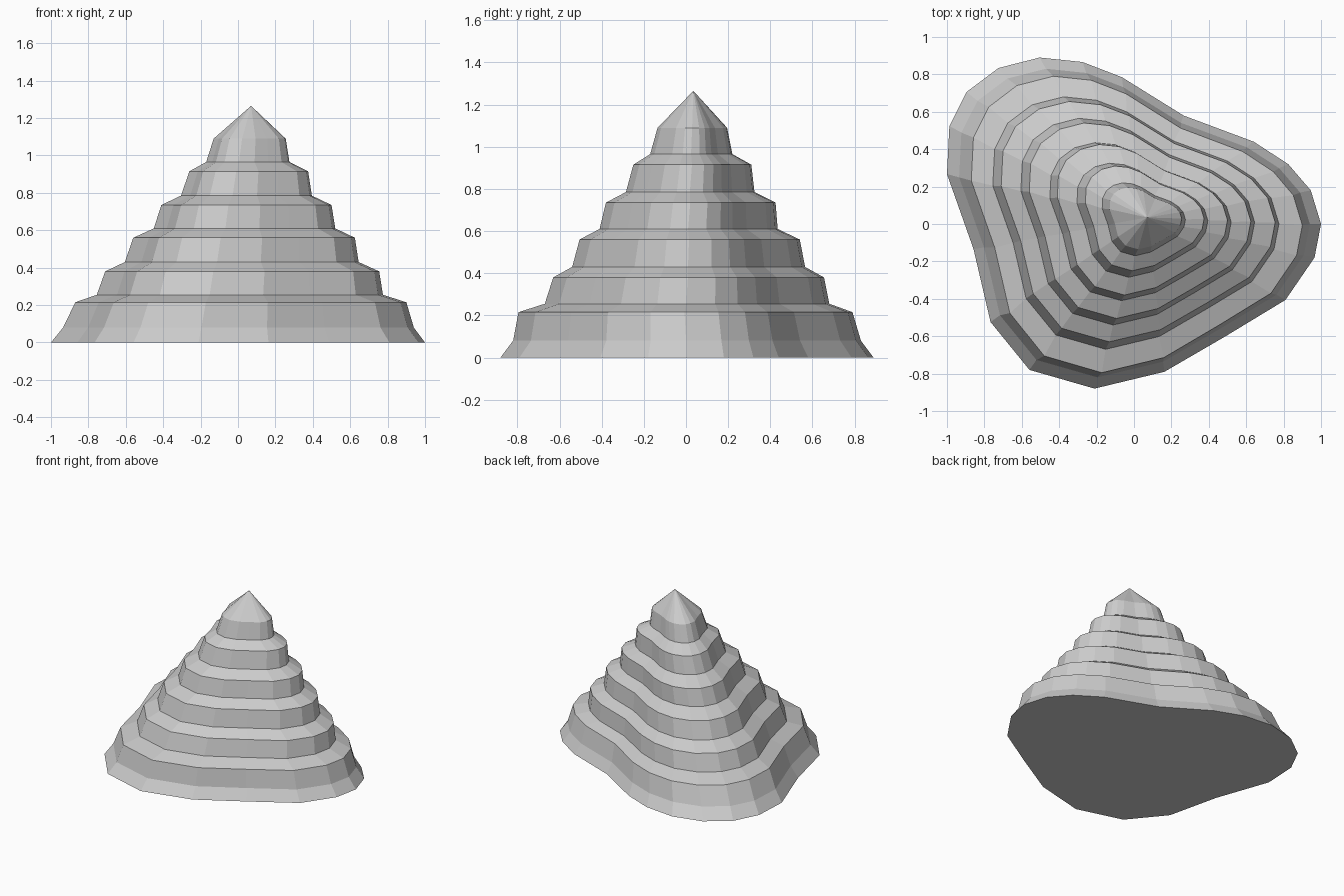
import bpy, bmesh

# Ground outline of the hill, counter-clockwise
OUTLINE = [(1.0, 0.0), (0.945, 0.18), (0.825, 0.32), (0.64, 0.44), (0.265, 0.58),
           (-0.065, 0.785), (-0.275, 0.866), (-0.505, 0.89), (-0.725, 0.834),
           (-0.895, 0.706), (-0.987, 0.524), (-1.0, 0.267), (-0.858, -0.134),
           (-0.767, -0.524), (-0.559, -0.78), (-0.211, -0.88), (0.163, -0.79),
           (0.49, -0.6), (0.81, -0.406), (0.965, -0.18)]

# Terrace levels: height, x min, x max, y min, y max
LEVELS = [(0.0, -1.0, 1.0, -0.88, 0.89), (0.08, -0.935, 0.94, -0.82, 0.83),
          (0.215, -0.87, 0.90, -0.795, 0.79), (0.255, -0.755, 0.775, -0.67, 0.68),
          (0.38, -0.71, 0.755, -0.63, 0.655), (0.43, -0.605, 0.645, -0.54, 0.565),
          (0.56, -0.56, 0.625, -0.505, 0.54), (0.61, -0.45, 0.52, -0.41, 0.435),
          (0.735, -0.41, 0.50, -0.38, 0.425), (0.785, -0.305, 0.395, -0.285, 0.325),
          (0.915, -0.26, 0.375, -0.25, 0.31), (0.965, -0.17, 0.275, -0.17, 0.22),
          (1.09, -0.13, 0.255, -0.135, 0.195)]
APEX = (0.07, 0.035, 1.265)


def fit(v, lo, hi, new_lo, new_hi):
    return new_lo + (v - lo) / (hi - lo) * (new_hi - new_lo)


# Terraced hill: the outline shrunk to each level and joined by bands
bm = bmesh.new()
rings = [[bm.verts.new((fit(x, -1, 1, x0, x1), fit(y, -0.88, 0.89, y0, y1), z))
          for x, y in OUTLINE] for z, x0, x1, y0, y1 in LEVELS]
n = len(OUTLINE)
for low, high in zip(rings, rings[1:]):
    for i in range(n):
        j = (i + 1) % n
        bm.faces.new((low[i], low[j], high[j], high[i]))

# Pointed peak and flat underside
peak = bm.verts.new(APEX)
for i in range(n):
    bm.faces.new((rings[-1][i], rings[-1][(i + 1) % n], peak))
bm.faces.new(rings[0][::-1])
bmesh.ops.recalc_face_normals(bm, faces=bm.faces[:])

mesh = bpy.data.meshes.new("terraced_hill")
bm.to_mesh(mesh)
bm.free()
bpy.context.collection.objects.link(bpy.data.objects.new("terraced_hill", mesh))
